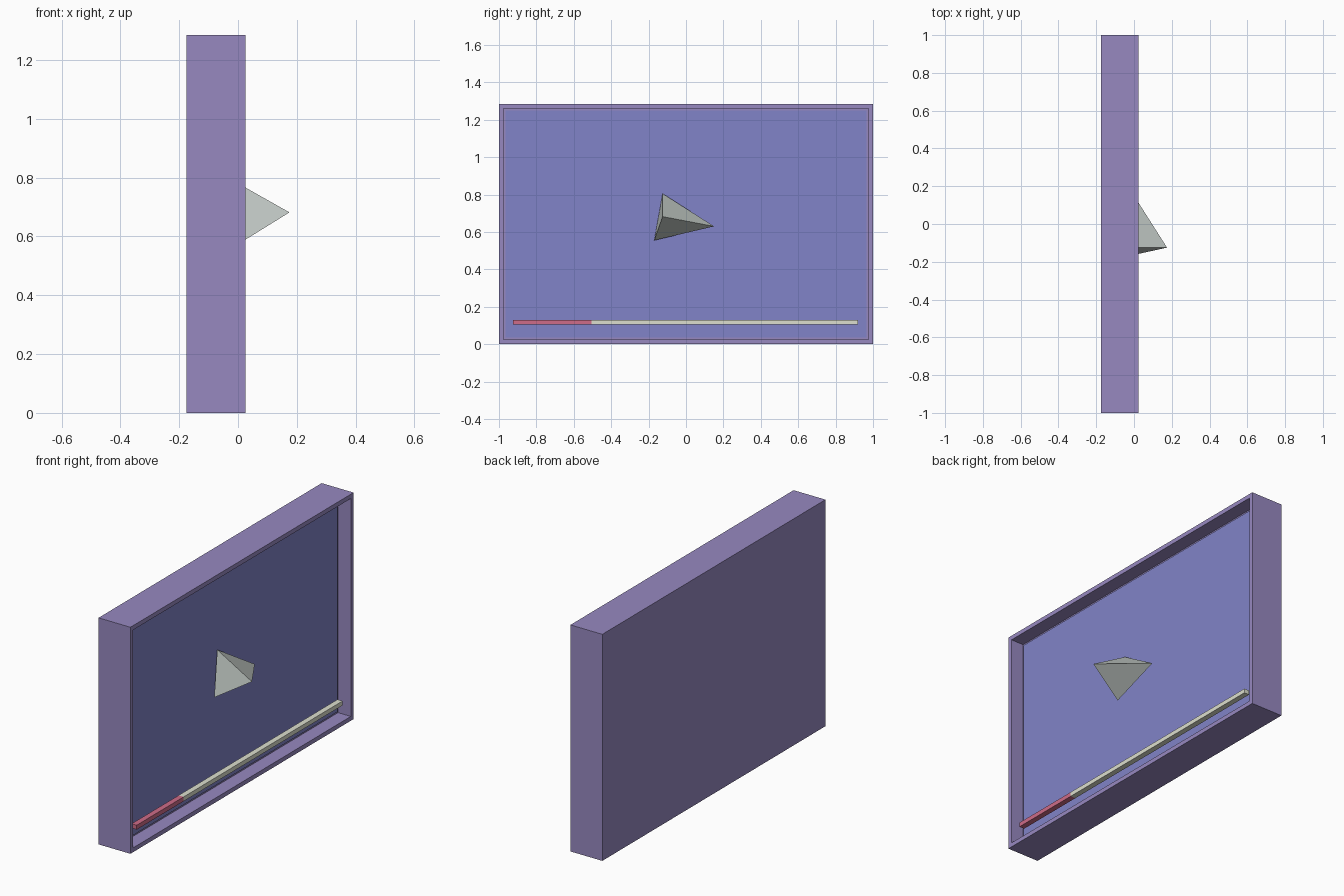
import bpy, bmesh
from mathutils import Vector

if "Cube" in bpy.data.objects:
    bpy.data.objects.remove(bpy.data.objects["Cube"])


def material(name, rgb):
    m = bpy.data.materials.new(name)
    m.diffuse_color = (*rgb, 1)
    m.use_nodes = True
    m.node_tree.nodes["Principled BSDF"].inputs["Base Color"].default_value = m.diffuse_color
    return m


def finish(name, bm, mat=None):
    bmesh.ops.recalc_face_normals(bm, faces=bm.faces)
    me = bpy.data.meshes.new(name)
    bm.to_mesh(me)
    bm.free()
    ob = bpy.data.objects.new(name, me)
    bpy.context.collection.objects.link(ob)
    if mat:
        me.materials.append(mat)
    return ob


def box_mesh(lo, hi):
    lo, hi = Vector(lo), Vector(hi)
    bm = bmesh.new()
    bmesh.ops.create_cube(bm, size=1)
    bmesh.ops.scale(bm, vec=hi - lo, verts=bm.verts)
    bmesh.ops.translate(bm, vec=(lo + hi) / 2, verts=bm.verts)
    return bm


purple = material("purple", (0.31, 0.25, 0.53))
blue = material("blue", (0.22, 0.23, 0.58))
red = material("red", (0.62, 0.15, 0.25))
cream = material("cream", (0.72, 0.74, 0.62))
grey = material("pale_grey", (0.56, 0.61, 0.58))

# Frame: a slab whose +x face is inset and pushed back into a recess
RIM, FRONT, SCREEN = 0.035, 0.025, -0.05
bm = box_mesh((-0.175, -1, 0), (FRONT, 1, 1.285))
face = max(bm.faces, key=lambda f: f.calc_center_median().x)
bmesh.ops.inset_region(bm, faces=[face], thickness=RIM)
out = bmesh.ops.extrude_discrete_faces(bm, faces=[face])
bmesh.ops.translate(bm, vec=(SCREEN - 0.005 - FRONT, 0, 0), verts=out["faces"][0].verts)
finish("frame", bm, purple)

# Screen panel lying on the recess floor
finish("screen", box_mesh((SCREEN - 0.01, -1 + RIM, RIM), (SCREEN, 1 - RIM, 1.285 - RIM)), blue)

# Progress bar in two colours
for name, y0, y1, mat in (("progress_played", -0.925, -0.505, red),
                          ("progress_remaining", -0.505, 0.92, cream)):
    finish(name, box_mesh((-0.02, y0, 0.105), (0.012, y1, 0.13)), mat)

# Play pointer: three-sided pyramid, tip towards +y
bm = bmesh.new()
tip = bm.verts.new((0.0, 0.15, 0.63))
base = [bm.verts.new(p) for p in ((0.175, -0.125, 0.682), (-0.043, -0.125, 0.805), (-0.03, -0.17, 0.555))]
bm.faces.new(base)
for i in range(3):
    bm.faces.new((base[i], base[(i + 1) % 3], tip))
finish("play_pointer", bm, grey)
